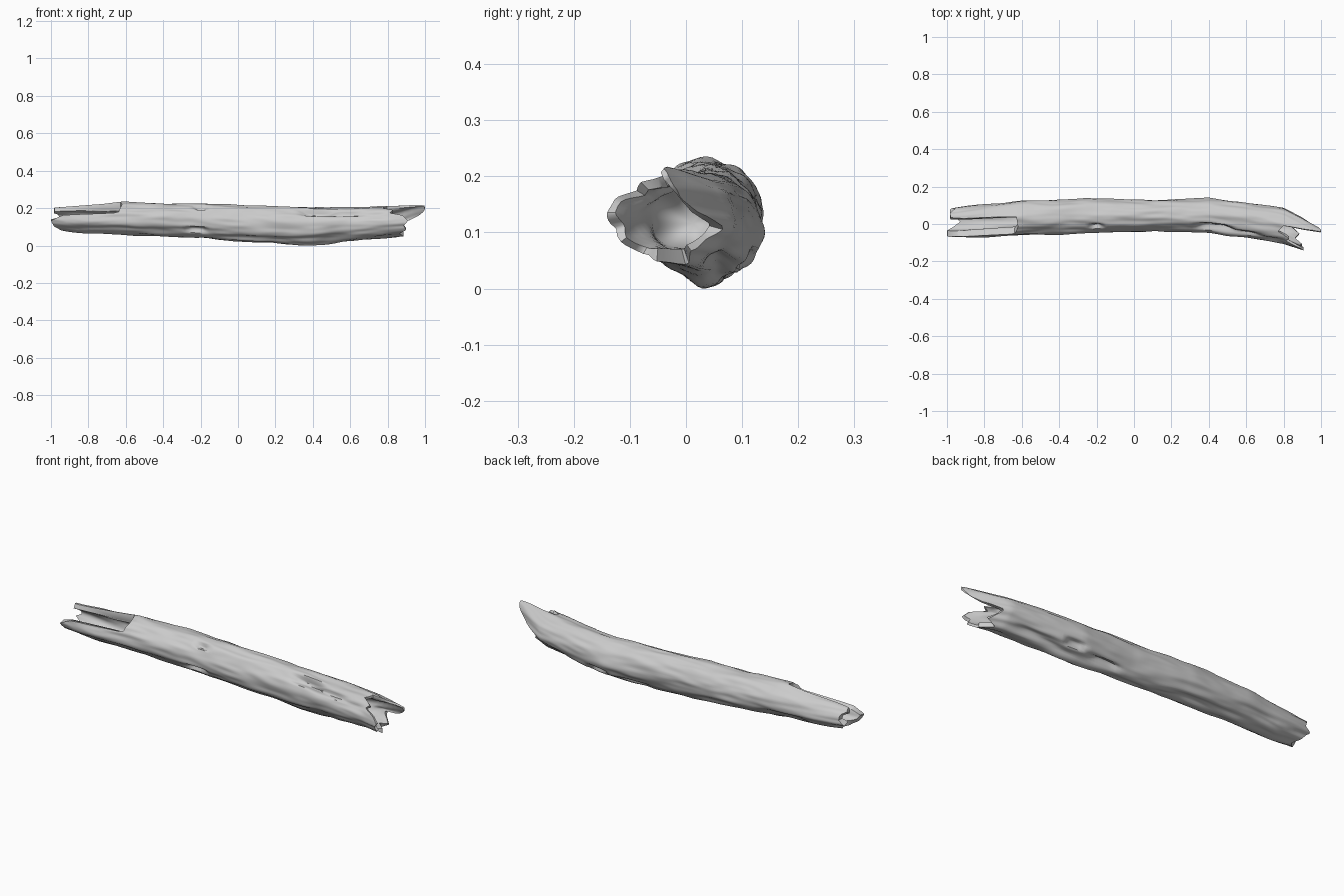
import bpy, bmesh, math
from mathutils import Vector, noise

if "Cube" in bpy.data.objects:
    bpy.data.objects.remove(bpy.data.objects["Cube"])

N = 80  # segments around the trunk


def lerp_table(table, x, k=1):
    """Linear lookup of column k in rows sorted by column 0."""
    if x <= table[0][0]:
        return table[0][k]
    for a, b in zip(table, table[1:]):
        if x <= b[0]:
            t = (x - a[0]) / (b[0] - a[0])
            return a[k] + (b[k] - a[k]) * t
    return table[-1][k]


# Silhouette along the trunk: x, back y, front y, top z, bottom z
OUTLINE = [(-1.0, .083, -.066, .213, .092), (-.8, .105, -.064, .219, .070),
           (-.6, .127, -.058, .234, .062), (-.25, .140, -.047, .228, .045),
           (.1, .126, -.034, .217, .021), (.4, .140, -.046, .207, .016),
           (.6, .115, -.070, .207, .032), (.8, .086, -.102, .213, .052),
           (.9, .035, -.134, .218, .060), (1.0, -.020, -.17, .226, .066)]

# Broken ends: angle (0 back, 90 top, 180 front, 270 bottom) and x of the tear
LEFT = [(0, -.955), (25, -.96), (45, -.985), (70, -.98), (77, -.90), (83, -.63),
        (120, -.62), (157, -.64), (163, -.93), (175, -.96), (195, -1.0), (225, -.985),
        (270, -.93), (310, -.96), (335, -.985), (360, -.955)]
RIGHT = [(0, .92), (15, .965), (30, .99), (50, 1.0), (70, .995), (80, .93), (88, .80),
         (112, .77), (130, .83), (145, .81), (160, .88), (182, .91), (200, .885),
         (220, .90), (240, .86), (265, .885), (285, .83), (305, .88), (330, .84),
         (345, .83), (360, .92)]

# Holes (+) and knots (-): x, angle, half length, half angle, depth
DENTS = [(.43, 131, .09, 13, .032), (.56, 140, .11, 9, .018), (-.20, 127, .03, 9, .025),
         (-.22, 212, .05, 11, .022), (.25, 300, .08, 11, .026), (.44, 320, .05, 12, .028),
         (.39, 268, .17, 12, -.013), (.62, 300, .12, 14, .018), (-.35, 285, .2, 14, .010),
         (.10, 235, .2, 12, .010), (-.65, 320, .12, 14, .010), (.70, 155, .1, 12, .010)]


def point(x, ang, scale=1.0):
    yb, yf, zt, zb = (lerp_table(OUTLINE, x, k) for k in (1, 2, 3, 4))
    a = math.radians(ang)
    c, s = math.cos(a), math.sin(a)
    if x > .78 and ang < 90:  # the splinter is a nearly upright sheet
        c = max(c, .001) ** (1 - .72 * (x - .78) / .22)
    d = 0
    if scale == 1:
        rough = .007 + .007 * max(0, -s)
        d = rough * noise.noise(Vector((x * 4, c * 2.2 + 5, s * 2.2)))
        d += .004 * noise.noise(Vector((x * 9, c * 4 + 9, s * 4)))
        for dx, da, lx, la, depth in DENTS:
            q = ((x - dx) / lx) ** 4 + (((ang - da + 180) % 360 - 180) / la) ** 4
            d -= depth * math.exp(-q)
    return Vector((x, (yb + yf) / 2 + c * (scale * (yb - yf) / 2 + d),
                   (zt + zb) / 2 + s * (scale * (zt - zb) / 2 + d)))


def add_ring(bm, f):
    return [bm.verts.new(f(360 * i / N)) for i in range(N)]


def bridge(bm, a, b):
    for i in range(N):
        j = (i + 1) % N
        bm.faces.new((a[i], a[j], b[j], b[i]))


def blend(end, start, t):
    return lambda ang: start + (lerp_table(end, ang) - start) * t


bm = bmesh.new()

# Outer bark, running from the left tear to the right tear
stations = [blend(LEFT, -.59, 1 - i / 10) for i in range(10)]
stations += [(lambda ang, x=-.59 + 1.34 * i / 70: x) for i in range(71)]
stations += [blend(RIGHT, .75, (i + 1) / 8) for i in range(8)]
outer = [add_ring(bm, lambda g, f=f: point(f(g), g)) for f in stations]
for a, b in zip(outer, outer[1:]):
    bridge(bm, a, b)


# Rotted hollow at each end: thin splinters, closing deep inside the trunk
def hollow(rim, end, start, wall, deep):
    last = rim
    for i in range(9):
        t = 1 - i / 8
        f = blend(end, start, t)

        def inner(g):
            x = f(g)
            thin = .12 * max(0, min(1, (x - .82) / .16))
            k = (wall - .12 * (1 - t)) * (1 + .05 * math.sin(g * math.pi / 36 + i))
            return point(x, g, k + thin)
        ring = add_ring(bm, inner)
        bridge(bm, last, ring)
        last = ring
    tip = bm.verts.new(point(deep, 180, .05))
    for i in range(N):
        bm.faces.new((last[i], last[(i + 1) % N], tip))


hollow(outer[0], LEFT, -.57, .60, -.48)
hollow(outer[-1], RIGHT, .72, .78, .62)

# Rest on the ground and centre
bmesh.ops.recalc_face_normals(bm, faces=bm.faces)
ys = [v.co.y for v in bm.verts]
zmin = min(v.co.z for v in bm.verts)
bmesh.ops.translate(bm, verts=bm.verts, vec=(0, -(min(ys) + max(ys)) / 2, -zmin))

mesh = bpy.data.meshes.new("hollow_log")
bm.to_mesh(mesh)
bm.free()
log = bpy.data.objects.new("hollow_log", mesh)
bpy.context.collection.objects.link(log)
bpy.context.view_layer.objects.active = log
log.select_set(True)
bpy.ops.object.shade_smooth_by_angle(angle=math.radians(45))
